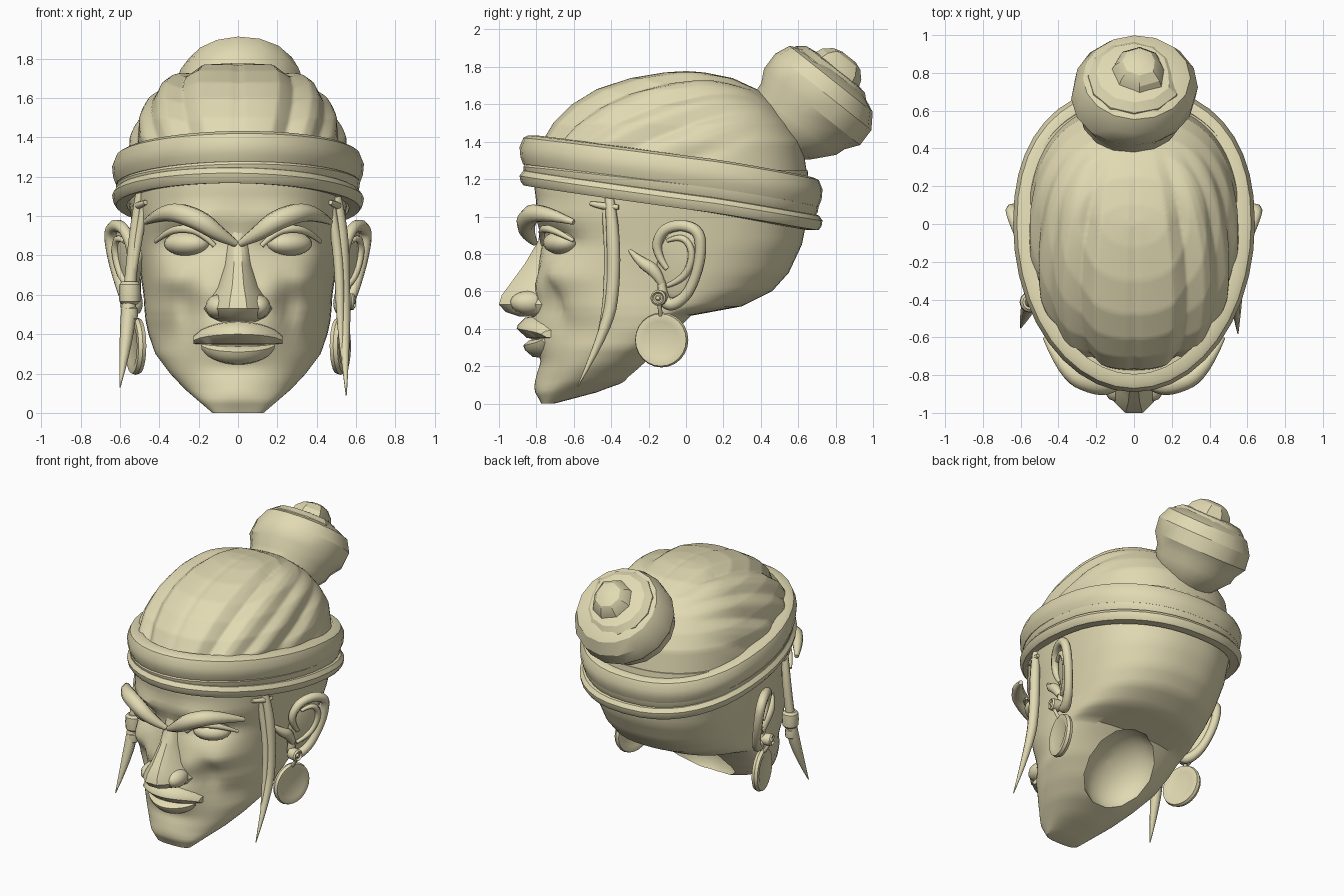
import bpy, bmesh, math
from mathutils import Vector, Matrix

if "Cube" in bpy.data.objects:
    bpy.data.objects.remove(bpy.data.objects["Cube"])

tan = bpy.data.materials.new("tan")
tan.diffuse_color = (.76, .7, .45, 1)
tan.use_nodes = True
tan.node_tree.nodes["Principled BSDF"].inputs["Base Color"].default_value = tan.diffuse_color


def smooth(ob, angle):
    bpy.ops.object.select_all(action='DESELECT')
    ob.select_set(True)
    bpy.context.view_layer.objects.active = ob
    bpy.ops.object.shade_smooth_by_angle(angle=math.radians(angle))


def add(name, verts, faces, angle=35):
    me = bpy.data.meshes.new(name)
    me.from_pydata([tuple(v) for v in verts], [], faces)
    bm = bmesh.new()
    bm.from_mesh(me)
    bmesh.ops.recalc_face_normals(bm, faces=bm.faces)
    bm.to_mesh(me)
    bm.free()
    me.materials.append(tan)
    ob = bpy.data.objects.new(name, me)
    bpy.context.collection.objects.link(ob)
    smooth(ob, angle)
    return ob


def loft(name, rings, wrap=False, angle=35):
    n, m = len(rings[0]), len(rings)
    faces = []
    for i in range(m if wrap else m - 1):
        k = (i + 1) % m
        for j in range(n):
            l = (j + 1) % n
            faces.append((i * n + j, i * n + l, k * n + l, k * n + j))
    if not wrap:
        faces += [tuple(range(n)), tuple(range((m - 1) * n, m * n))]
    return add(name, [p for r in rings for p in r], faces, angle)


def egg(t, yf, yb, w, yw, e, eb=2.3):
    """Point on an egg-shaped plan: t = 0 is the front."""
    c, s = math.cos(t), math.sin(t)
    p = 2 / (e if c > 0 else eb)
    return (w * math.copysign(abs(s) ** p, s), yw + ((yf if c > 0 else yb) - yw) * abs(c) ** p)


def egg_rings(slices, sub, n, shape):
    rows = []
    for a, b in zip(slices, slices[1:]):
        rows += [[p + (q - p) * i / sub for p, q in zip(a, b)] for i in range(sub)]
    rows.append(slices[-1])
    return [[shape(Vector((*egg(math.tau * j / n, *r[1:]), r[0]))) for j in range(n)] for r in rows]


def tube(name, pts, radii):
    cu = bpy.data.curves.new(name, 'CURVE')
    cu.dimensions, cu.bevel_depth, cu.bevel_resolution, cu.use_fill_caps = '3D', 1, 2, True
    sp = cu.splines.new('NURBS')
    sp.points.add(len(pts) - 1)
    for q, p, r in zip(sp.points, pts, radii):
        q.co, q.radius = (*p, 1), r
    sp.use_endpoint_u, sp.order_u, sp.resolution_u = True, 3, 5
    tmp = bpy.data.objects.new(name + "_tmp", cu)
    bpy.context.collection.objects.link(tmp)
    me = bpy.data.meshes.new_from_object(tmp.evaluated_get(bpy.context.evaluated_depsgraph_get()))
    v, f = [x.co.copy() for x in me.vertices], [tuple(p.vertices) for p in me.polygons]
    bpy.data.objects.remove(tmp)
    return add(name, v, f, 50)


def lathe(name, prof, mat, n=20, angle=35, wob=lambda t, h: 1):
    rings = [[mat @ Vector((r * wob(t, h) * math.cos(t), r * wob(t, h) * math.sin(t), h))
              for t in [math.tau * j / n for j in range(n)]] for r, h in prof]
    return loft(name, rings, angle=angle)


def ball(name, shape, n=20):
    rings = [[shape(Vector((math.sin(a) * math.cos(math.tau * j / n), math.sin(a) * math.sin(math.tau * j / n),
                            math.cos(a)))) for j in range(n)]
             for a in [math.pi * (i + .02) / 12.04 for i in range(13)]]
    return loft(name, rings, angle=60)


# Head: stacked egg slices, face relief (depth, x, z, x spread, z spread)
bumps = [(.08, .26, .87, .14, .07), (-.05, .34, .68, .1, .07), (-.05, 0, .4, .19, .1),
         (.05, .26, .52, .05, .12), (-.03, .2, 1.0, .2, .05), (.03, .37, .4, .1, .12),
         (-.02, 0, .09, .15, .07), (.015, 0, .23, .16, .04), (-.03, .15, .62, .07, .08)]


def relief(p):
    if p.y < -.3:
        p.y += sum(a * math.exp(-((abs(p.x) - cx) / sx) ** 2 - ((p.z - cz) / sz) ** 2)
                   for a, cx, cz, sx, sz in bumps) * min(1, (-.3 - p.y) / .15)
    return p


slices = [(0, -.77, -.70, .13, -.72, 3), (.06, -.79, -.46, .20, -.66, 2.6), (.12, -.79, -.31, .27, -.56, 2.2),
          (.2, -.79, -.19, .345, -.46, 2), (.3, -.79, -.10, .42, -.33, 2), (.4, -.79, -.03, .455, -.22, 2.1),
          (.47, -.79, .03, .47, -.15, 2.3), (.52, -.79, .3, .475, -.12, 2.4), (.6, -.79, .46, .48, -.06, 2.5),
          (.7, -.79, .55, .495, 0, 2.5), (.85, -.78, .62, .52, .05, 2.5), (1, -.79, .65, .545, .05, 2.5),
          (1.15, -.81, .66, .57, .05, 2.3), (1.25, -.81, .65, .58, 0, 2.1)]
head = loft("head", egg_rings(slices, 4, 72, relief), angle=35)

# Neck opening: scoop under the jaw
tilt = Matrix.Translation((0, -.13, .27)) @ Matrix.Rotation(math.radians(44), 4, 'X')
scoop = ball("neck_scoop", lambda p: tilt @ Vector((p.x * .26, p.y * .29, p.z * .2)), 14)
mod = head.modifiers.new("neck", 'BOOLEAN')
mod.operation, mod.object, mod.solver = 'DIFFERENCE', scoop, 'EXACT'
head.data = bpy.data.meshes.new_from_object(head.evaluated_get(bpy.context.evaluated_depsgraph_get()))
head.modifiers.clear()
bpy.data.objects.remove(scoop)
smooth(head, 35)


# Swept-back hair with carved strands running to the bun
def strands(p):
    a = abs(math.atan2(p.x, p.z - 1.1 - .45 * (p.y + .15)))
    g = sum(d * max(0, 1 - abs(a - c) / w) for c, w, d in
            ((0, .05, .008), (.42, .13, .055), (.72, .1, .03), (1.0, .13, .05), (1.35, .13, .035)))
    c = Vector((0, 0, 1.1))
    return c + (p - c) * (1 - g * max(0, min(1, (.4 - p.y) / .4)))


hair = [(1.15, -.78, .66, .57, 0, 2.2), (1.4, -.77, .62, .55, 0, 2.3), (1.5, -.71, .56, .515, 0, 2.3),
        (1.6, -.61, .48, .455, 0, 2.3), (1.68, -.48, .38, .385, 0, 2.3), (1.74, -.3, .25, .3, 0, 2.2),
        (1.77, -.12, .1, .17, 0, 2.1), (1.778, -.01, .01, .02, 0, 2)]
loft("hair", egg_rings(hair, 9, 240, strands), angle=60)


# Head wraps: rounded strips on tilted egg-shaped paths
def wrap_band(name, zf, zb, h, grow, wave=0):
    sec = ((-.07, -.5), (-.015, -.5), (0, -.25), (.005, .1), (-.015, .42), (-.04, .5), (-.09, .5))
    rings = []
    for i in range(40):
        t = math.tau * i / 40
        z = zf + (zb - zf) * (1 - math.cos(t)) / 2 + wave * math.sin(t)
        rings.append([(*egg(t, -.885 - o - grow, .725 + o + grow, .635 + o + grow, 0, 2), z + v * h)
                      for o, v in sec])
    loft(name, rings, wrap=True, angle=30)


wrap_band("upper_wrap", 1.355, 1.13, .155, 0, .006)
wrap_band("middle_wrap", 1.255, 1.05, .10, -.02, .008)
wrap_band("lower_wrap", 1.21, .97, .085, 0, -.008)

# Bun: coiled lathe on a tilted axis
axis = Matrix.Translation((0, .68, 1.62)) @ Matrix.Rotation(-math.atan2(.62, .78), 4, 'X')
lathe("bun", [(.1, -.33), (.2, -.25), (.28, -.15), (.29, -.1), (.335, -.03), (.335, .07), (.29, .15), (.2, .19)],
      axis, 16, 28, lambda t, h: .98 + .05 * math.sin(t + h * 9))
lathe("bun_coil", [(.27, .1), (.255, .17), (.21, .205), (.14, .215)], axis, 12, 25,
      lambda t, h: .86 + .18 * (t / math.tau))
lathe("bun_knot", [(.17, .18), (.145, .24), (.1, .28), (.05, .295)],
      Matrix.Translation((.03, .01, 0)) @ axis, 8, 25, lambda t, h: .8 + .25 * (t / math.tau))

# Nose: stacked bridge-to-tip sections
nose = []
for z, tip, w in ((.93, -.78, .05), (.87, -.79, .05), (.75, -.86, .06), (.64, -.94, .085), (.58, -.985, .115),
                  (.53, -1.0, .13), (.49, -.965, .115), (.465, -.89, .09)):
    nose.append([(x * w, -.72 + (tip + .72) * f, z) for x, f in
                 ((-1.5, 0), (-1.1, .45), (-.8, .8), (-.35, 1), (.35, 1), (.8, .8), (1.1, .45), (1.5, 0))])
loft("nose", nose, angle=35)


# Lips: profiles swept across the mouth and tapered to the corners
def lip(name, prof, w):
    rings = []
    for i in range(13):
        u = -.98 + 1.96 * i / 12
        f = 1 - u * u
        rings.append([(u * w, -.74 + (y + .74) * (.45 + .55 * f) + .9 * (u * w) ** 2,
                       .355 + (z - .355) * (.2 + .8 * f ** .6)) for y, z in prof])
    loft(name, rings, angle=40)


lip("upper_lip", [(-.74, .475), (-.86, .46), (-.9, .42), (-.905, .4), (-.85, .35), (-.74, .34)], .23)
lip("lower_lip", [(-.74, .345), (-.84, .338), (-.87, .31), (-.86, .285), (-.82, .25), (-.74, .24)], .19)

ear_x = lambda y, z: .565 + .42 * (y + .08) + .16 * (z - .77)
for s, side in ((1, "left"), (-1, "right")):
    M = lambda pts: [(s * x, y, z) for x, y, z in pts]
    # Eyes, lids, brows, nostrils
    rot = Matrix.Rotation(math.radians(28), 3, 'Z')
    ball(side + "_eye", lambda p: Vector((s, 1, 1)) * (rot @ Vector((p.x * .125, p.y * .085, p.z * .062))
         + Vector((.26, -.67, .86))))
    tube(side + "_upper_lid", M([(.12, -.765, .85), (.19, -.775, .92), (.28, -.755, .94), (.36, -.69, .92),
                                 (.42, -.6, .87)]), (.012, .018, .022, .018, .01))
    tube(side + "_brow", M([(.01, -.81, .86), (.1, -.85, .91), (.2, -.86, .985), (.36, -.79, 1.035),
                            (.47, -.6, .97)]), (.018, .042, .056, .05, .015))
    ball(side + "_nostril", lambda p: Vector((s * (.1 + p.x * .065), -.84 + p.y * .1, .54 + p.z * .062)), 12)
    # Ear: dished plate, rolled rim, inner fold and front flap
    ball(side + "_ear_plate", lambda p: Vector((s * (ear_x(-.045 + .11 * p.y + .02 * p.z, .75 + .19 * p.z)
         + .025 * p.x - .02), -.045 + .11 * p.y + .02 * p.z, .75 + .19 * p.z)), 16)
    rim = ((-.1, .72), (-.17, .81), (-.13, .93), (-.02, .96), (.075, .92), (.08, .79), (.05, .67), (0, .57),
           (-.08, .52), (-.13, .56), (-.13, .66))
    tube(side + "_ear_rim", [(s * ear_x(y, z), y, z) for y, z in rim],
         (.015, .025, .03, .032, .032, .03, .028, .03, .035, .032, .02))
    fold = ((-.1, .87), (-.03, .9), (.03, .84), (.03, .75), (-.02, .66), (-.1, .63))
    tube(side + "_ear_fold", [(s * (ear_x(y, z) + .005), y, z) for y, z in fold], (.01, .018, .02, .02, .02, .012))
    tube(side + "_ear_flap", M([(.48, -.31, .83), (.515, -.25, .76), (.53, -.16, .71), (.53, -.13, .64)]),
         (.005, .03, .04, .02))
    # Earring: stud, link and hanging disc with a raised rim
    face = lambda x, y, z, a: Matrix.Translation((s * x, y, z)) @ Matrix.Rotation(s * a, 4, 'Z') @ \
        Matrix.Rotation(s * math.pi / 2, 4, 'Y')
    lathe(side + "_stud", [(.04, -.04), (.042, .02), (.032, .03), (.024, .018), (.016, .018), (.01, .03)],
          face(.565, -.145, .565, -.2), 16)
    tube(side + "_link", M([(.57, -.145, .545), (.56, -.14, .51), (.53, -.135, .47)]), (.012, .012, .012))
    lathe(side + "_disc", [(.1, -.018), (.11, -.022), (.14, -.02), (.147, 0), (.14, .02), (.11, .022), (.1, .018)],
          face(.52, -.13, .34, -.25), 24)

# Hanging locks in front of the ears
tube("left_lock", [(.5, -.41, 1.1), (.525, -.39, .95), (.535, -.385, .65), (.54, -.42, .4), (.55, -.58, .09)],
     (.025, .036, .036, .032, .003))
tube("left_lock_inner", [(.46, -.44, 1.14), (.485, -.42, .98), (.515, -.41, .75), (.52, -.43, .45), (.53, -.5, .25)],
     (.02, .025, .026, .02, .003))
tube("right_lock", [(-.5, -.42, 1.12), (-.52, -.4, .95), (-.55, -.41, .65), (-.56, -.44, .42), (-.6, -.55, .13)],
     (.02, .03, .03, .045, .003))
tube("right_lock_inner", [(-.46, -.45, 1.14), (-.49, -.42, .98), (-.54, -.41, .7), (-.55, -.42, .55)],
     (.018, .022, .022, .012))
for s in (1, -1):
    tube("lock_knot", [(s * .47, -.51, 1.07), (s * .51, -.43, 1.05), (s * .525, -.36, 1.05)], (.012, .025, .012))

# Beads on the right lock
for z, r, h in ((.61, .056, .058), (.505, .042, .035)):
    lathe("lock_bead", [(r * .7, -h), (r * .95, -h * .75), (r, 0), (r * .95, h * .75), (r * .7, h)],
          Matrix.Translation((-.55, -.415 - (.6 - z) * .1, z)), 12)
